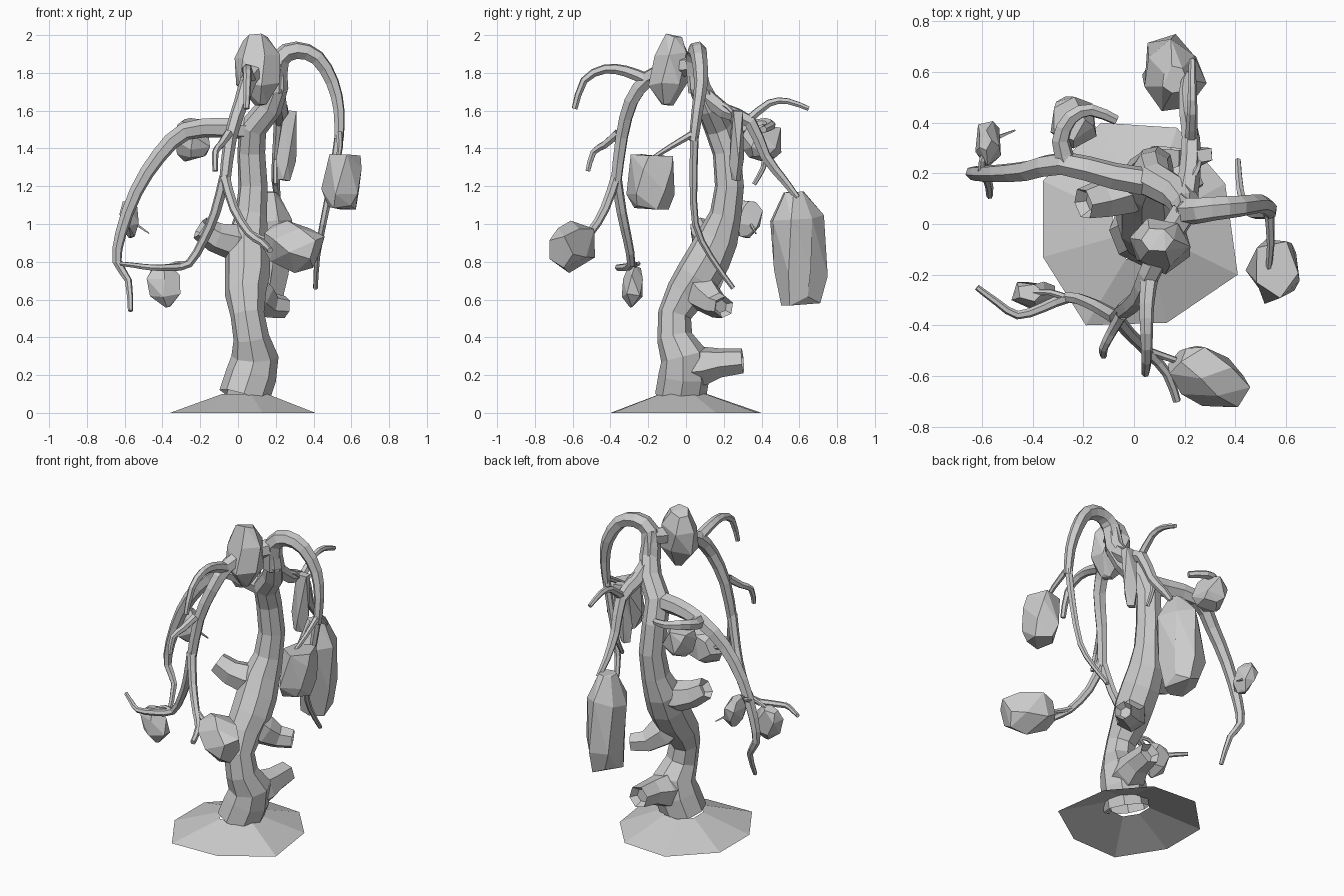
import bpy
import bmesh
import math
import random
from mathutils import Vector

random.seed(4)
if "Cube" in bpy.data.objects:
    bpy.data.objects.remove(bpy.data.objects["Cube"], do_unlink=True)

# One plain material for the whole tree
GREY = (0.6, 0.6, 0.6, 1)
stone = bpy.data.materials.new("plain grey")
stone.use_nodes = True
stone.diffuse_color = GREY
stone.node_tree.nodes["Principled BSDF"].inputs["Base Color"].default_value = GREY


def finish(name, bm):
    """Turn a bmesh into a flat shaded object."""
    mesh = bpy.data.meshes.new(name)
    bm.to_mesh(mesh)
    bm.free()
    mesh.materials.append(stone)
    obj = bpy.data.objects.new(name, mesh)
    bpy.context.scene.collection.objects.link(obj)


def refine(points):
    """Insert a smooth midpoint in every span of the path."""
    out = []
    last = len(points) - 1
    for i in range(last):
        a, b = points[i], points[i + 1]
        before = points[i - 1] if i > 0 else a
        after = points[i + 2] if i + 2 <= last else b
        out += [a, (a + b) * 0.5 + (a + b - before - after) * 0.0625]
    return out + [points[last]]


def limb(name, path, start=0, end=0, sides=6, radii=None, hollow=False):
    """Tapered tube along a path, open at its buried root; hollow sinks a hole in the tip."""
    points = [Vector(p) for p in path]
    if radii is None:
        points = refine(points)
        span = len(points) - 1
        radii = [start + (end - start) * i / span for i in range(span + 1)]
    bm = bmesh.new()
    u = old = previous = None
    for i, point in enumerate(points):
        ahead = points[min(i + 1, len(points) - 1)]
        behind = points[max(i - 1, 0)]
        tangent = (ahead - behind).normalized()
        if u is None:
            u = tangent.orthogonal().normalized()
        else:
            u = old.rotation_difference(tangent) @ u
        old = tangent
        v = tangent.cross(u)
        current = []
        for k in range(sides):
            a = math.tau * k / sides
            current.append(bm.verts.new(point + (u * math.cos(a) + v * math.sin(a)) * radii[i]))
        if previous:
            for k in range(sides):
                n = (k + 1) % sides
                bm.faces.new((previous[k], previous[n], current[n], current[k]))
        previous = current
    cap = bm.faces.new(previous)
    bm.normal_update()
    if hollow:
        bmesh.ops.inset_individual(bm, faces=[cap], thickness=radii[-1] * 0.4)
        bmesh.ops.translate(bm, verts=cap.verts[:], vec=-old * radii[-1] * 0.6)
    finish(name, bm)


def pod(name, top, bottom, width, depth, blunt=0.4, tail=0.4, sides=6, turn=0.0):
    """Faceted hanging pod: the hull of a few uneven rings on an axis."""
    top, bottom = Vector(top), Vector(bottom)
    axis = (bottom - top).normalized()
    side = Vector((1, 0, 0)) if abs(axis.x) < 0.6 else Vector((0, 0, 1))
    u = (side - axis * side.dot(axis)).normalized()
    v = axis.cross(u)
    bm = bmesh.new()
    for t, size in ((0, blunt), (0.28, 0.97), (0.7, 1), (1, tail)):
        for k in range(sides):
            a = math.tau * (k + t * 0.6 + turn) / sides
            r = size * random.uniform(0.9, 1.1)
            slide = min(max(t + random.uniform(-0.07, 0.07), 0), 1)
            bm.verts.new(top.lerp(bottom, slide)
                         + u * math.cos(a) * r * width
                         + v * math.sin(a) * r * depth)
    hull = bmesh.ops.convex_hull(bm, input=bm.verts[:])
    spare = [e for e in hull["geom_interior"] if isinstance(e, bmesh.types.BMVert)]
    bmesh.ops.delete(bm, geom=spare, context='VERTS')
    bmesh.ops.dissolve_limit(bm, angle_limit=math.radians(14),
                             verts=bm.verts[:], edges=bm.edges[:])
    bmesh.ops.recalc_face_normals(bm, faces=bm.faces[:])
    finish(name, bm)


# Open-bottomed mound of ground
rim = [(-.36, -.13), (-.19, -.4), (.13, -.39), (.41, -.2),
       (.36, .16), (.17, .38), (-.13, .4), (-.36, .17)]
bm = bmesh.new()
middle = Vector((.04, -.02, 0))
low, high = [[bm.verts.new(middle.lerp(Vector((x, y, 0)), scale) + Vector((0, 0, height)))
              for x, y in rim] for scale, height in ((1, 0), (.31, .1))]
for k in range(len(rim)):
    n = (k + 1) % len(rim)
    bm.faces.new((low[k], low[n], high[n], high[k]))
finish("ground_mound", bm)

# Twisting trunk
limb("trunk", [(.03, -.03, .08), (.07, -.01, .2), (.09, -.01, .3), (.07, -.06, .4),
               (.05, -.06, .52), (.04, 0, .63), (.05, .06, .72), (.05, .12, .82),
               (.05, .17, .93), (.07, .21, 1.05), (.08, .23, 1.2), (.07, .215, 1.38),
               (.08, .17, 1.51), (.17, .12, 1.62), (.21, .07, 1.73), (.21, .05, 1.88)],
     sides=8,
     radii=[.135, .135, .125, .095, .09, .11, .12, .12, .11, .085, .078, .075, .075,
            .068, .058, .045])

# Sawn-off stubs swelling out of the trunk
limb("lower_stub", [(.09, .02, .24), (.1, .1, .25), (.12, .18, .265), (.13, .3, .275)],
     radii=[.1, .105, .08, .068], hollow=True)
limb("middle_stub", [(.06, .05, .68), (.11, .1, .62), (.17, .16, .57), (.25, .2, .56)],
     radii=[.09, .095, .07, .058], hollow=True)
limb("upper_stub", [(.05, .16, .9), (-.03, .13, .905), (-.12, .1, .93), (-.2, .08, .98)],
     radii=[.085, .095, .08, .065], hollow=True)

# Right-hand arching bough with its two hanging ends
limb("arch_bough", [(.2, .07, 1.7), (.22, .05, 1.87), (.31, .06, 1.92), (.42, .07, 1.88),
                    (.5, .08, 1.75), (.535, .06, 1.6), (.535, .04, 1.44)], .06, .025)
limb("arch_long_end", [(.535, .045, 1.47), (.5, .04, 1.25), (.45, .05, 1),
                       (.42, .13, .83), (.41, .25, .66)], .024, .013)
limb("arch_pod_stem", [(.535, .04, 1.48), (.54, -.08, 1.41), (.53, -.19, 1.34)], .02, .011)
pod("arch_pod", (.56, -.18, 1.365), (.55, -.19, 1.08), .105, .13, .9, .7, sides=5, turn=.1)

# Back bough with a raised twig and a large pod
limb("back_bough", [(.2, .08, 1.7), (.22, .2, 1.6), (.225, .34, 1.54), (.21, .42, 1.36),
                    (.2, .52, 1.23), (.21, .59, 1.14)], .05, .016)
limb("back_raised_twig", [(.225, .33, 1.55), (.23, .44, 1.64), (.23, .54, 1.65),
                          (.23, .65, 1.61)], .025, .013)
limb("back_short_twig", [(.21, .42, 1.38), (.2, .41, 1.3), (.2, .36, 1.21)], .018, .012)
pod("back_large_pod", (.16, .57, 1.17), (.14, .61, .575), .125, .145, .4, .75, sides=7)
limb("slim_pod_stem", [(.21, .14, 1.66), (.25, .22, 1.62), (.26, .27, 1.56)], .018, .01)
pod("slim_pod", (.275, .27, 1.6), (.24, .265, 1.23), .055, .04, .85, .6, sides=4, turn=.4)

# Left-hand bough with a fork behind
limb("left_bough", [(.1, .16, 1.5), (-.08, .19, 1.51), (-.28, .24, 1.49), (-.42, .21, 1.36),
                    (-.54, .2, 1.17), (-.62, .2, .95), (-.64, .2, .8), (-.58, .18, .7),
                    (-.57, .11, .54)], .06, .013)
limb("left_fork", [(-.26, .23, 1.49), (-.29, .33, 1.51), (-.25, .42, 1.53),
                   (-.17, .45, 1.52), (-.07, .41, 1.5)], .042, .02)
pod("left_fork_pod", (-.26, .41, 1.51), (-.22, .4, 1.345), .09, .105, .85, .65, sides=5)
limb("left_pod_stem", [(-.6, .2, 1.05), (-.6, .25, 1.08), (-.58, .31, 1.08)], .016, .01)
pod("left_pod", (-.59, .33, 1.12), (-.56, .31, .93), .05, .09, .5, .35, sides=5)
limb("left_pod_thorn", [(-.57, .33, 1.02), (-.47, .37, .95)], .012, .004, sides=4)

# Front bough, dividing several times
limb("front_bough", [(.2, .05, 1.84), (.12, -.08, 1.82), (.06, -.2, 1.77), (.02, -.29, 1.65),
                     (-.04, -.34, 1.46), (-.07, -.37, 1.22)], .055, .03)
limb("front_raised_twig", [(.06, -.22, 1.77), (.05, -.32, 1.81), (.05, -.43, 1.82),
                           (.05, -.54, 1.76), (.045, -.59, 1.61)], .035, .016)
limb("front_short_twig", [(-.05, -.36, 1.48), (-.09, -.43, 1.42), (-.12, -.49, 1.38),
                          (-.12, -.52, 1.28)], .025, .014)
limb("front_left_end", [(-.07, -.37, 1.25), (-.12, -.34, 1.06), (-.18, -.31, .92),
                        (-.26, -.29, .79), (-.36, -.33, .77), (-.46, -.36, .77),
                        (-.54, -.31, .78), (-.62, -.25, .79)], .03, .012)
pod("front_left_pod", (-.41, -.27, .77), (-.37, -.29, .56), .09, .06, .6, .15, sides=5)
limb("front_pod_stem", [(-.27, -.29, .79), (-.33, -.27, .79), (-.4, -.27, .76)], .015, .01)
limb("front_right_end", [(-.07, -.37, 1.25), (-.02, -.43, 1.08), (.06, -.51, .95),
                         (.13, -.59, .9), (.17, -.7, .86)], .028, .016)
limb("front_right_stem", [(.05, -.5, .96), (.11, -.52, .93), (.2, -.55, .9)], .018, .012)
pod("front_right_pod", (.16, -.53, .93), (.42, -.67, .85), .13, .11, .55, .7, sides=5)

# Crown pod at the top, broad above and pointed below
pod("crown_pod", (.09, -.06, 2), (.12, -.1, 1.63), .125, .1, .5, .3, sides=6)
